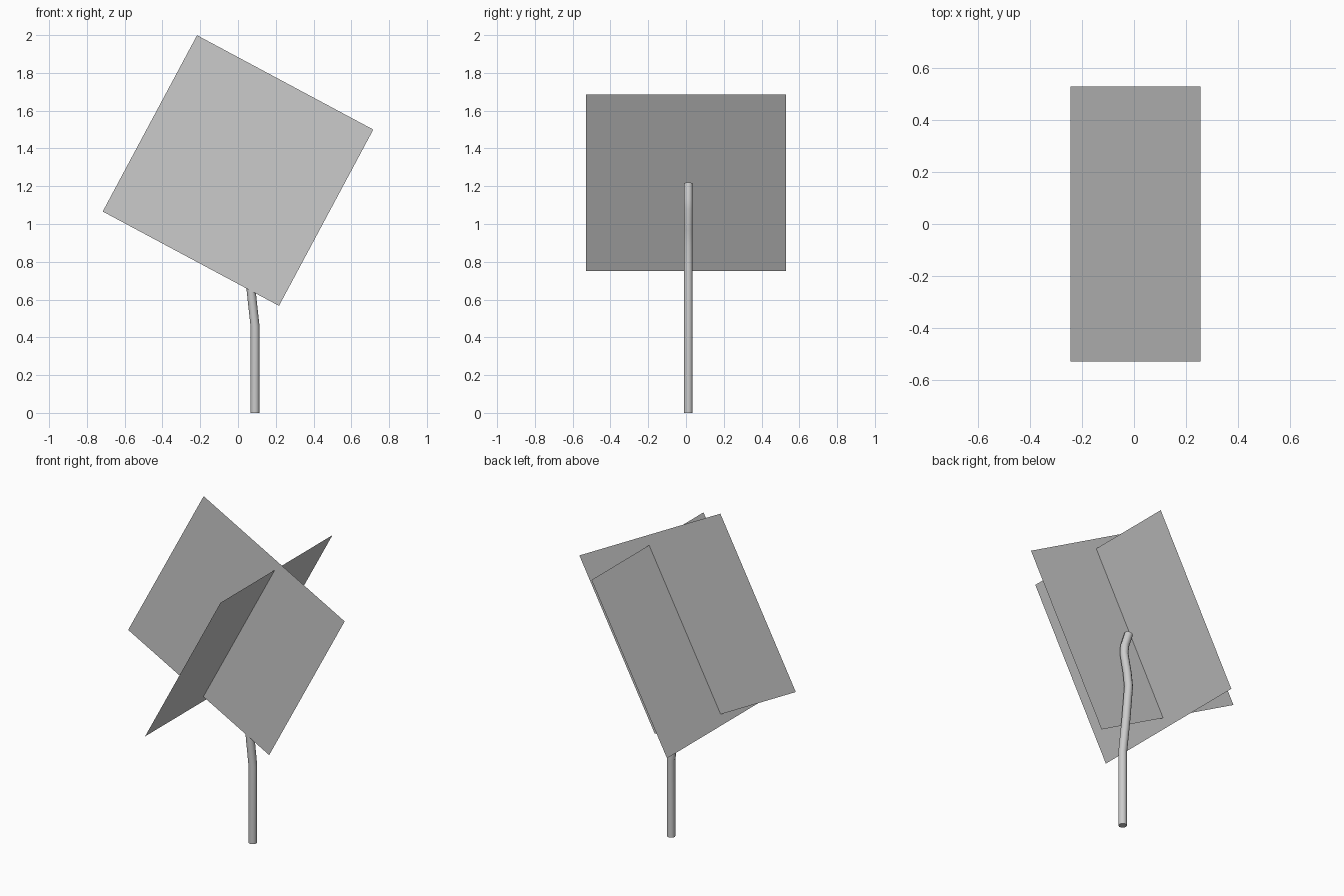
import bpy
from mathutils import Vector

if "Cube" in bpy.data.objects:
    bpy.data.objects.remove(bpy.data.objects["Cube"])

HALF = 0.529                               # half the side of each card
UP = Vector((0.472, 0, 0.882))             # both cards lean to +x
SIDE = Vector((0.882, 0, -0.472))


def card(name, centre, across):
    """Square zero-thickness foliage card."""
    c, a, u = Vector(centre), across * HALF, UP * HALF
    mesh = bpy.data.meshes.new(name)
    mesh.from_pydata([c - a - u, c + a - u, c + a + u, c - a + u], [], [(0, 1, 2, 3)])
    bpy.context.collection.objects.link(bpy.data.objects.new(name, mesh))


# crossed foliage cards
card("foliage_card_front", (0, -0.015, 1.283), SIDE)
card("foliage_card_cross", (0.005, 0, 1.218), Vector((0, 1, 0)))

# bent trunk: a round tube along a short path in the xz plane
path = [(0.09, 0), (0.09, 0.46), (0.066, 0.68), (0.048, 0.885),
        (0.058, 0.97), (0.08, 1.08), (0.076, 1.13), (0.048, 1.213)]
curve = bpy.data.curves.new("trunk", 'CURVE')
curve.dimensions = '3D'
curve.bevel_depth = 0.0237
curve.bevel_resolution = 3
curve.use_fill_caps = True
spline = curve.splines.new('POLY')
spline.points.add(len(path) - 1)
for p, (x, z) in zip(spline.points, path):
    p.co = (x, 0.012, z, 1)
trunk = bpy.data.objects.new("trunk", curve)
bpy.context.collection.objects.link(trunk)
bpy.context.view_layer.objects.active = trunk
trunk.select_set(True)
bpy.ops.object.convert(target='MESH')
bpy.ops.object.shade_smooth_by_angle(angle=0.9)
